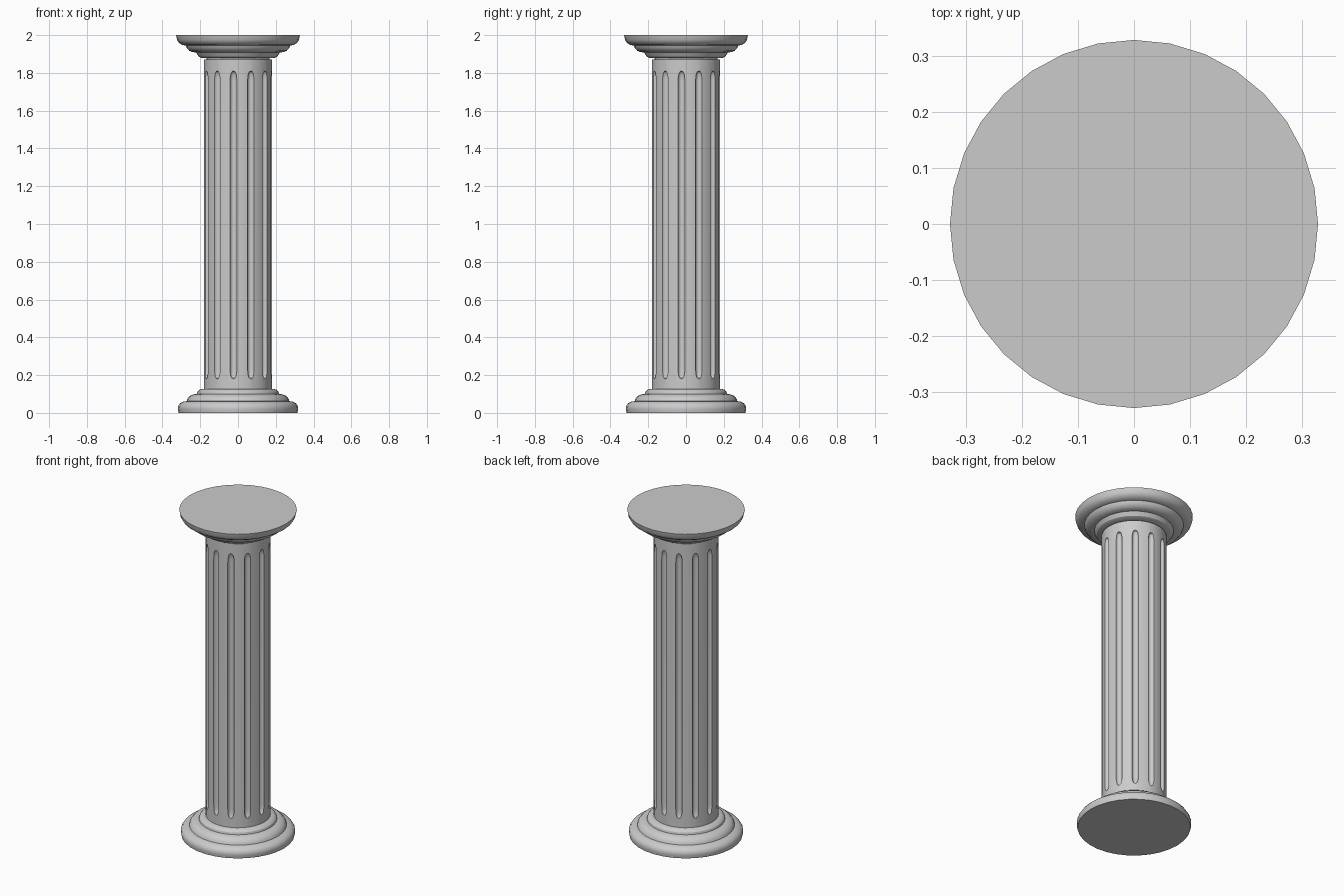
import bpy, bmesh, math
from mathutils import Matrix

if "Cube" in bpy.data.objects:
    bpy.data.objects.remove(bpy.data.objects["Cube"])

SIDES = 32


def add_lathe(bm, profile, sides, matrix=Matrix.Identity(4)):
    """Revolve (radius, z) points, bottom to top, into a closed solid."""
    rings = []
    for r, z in profile:
        rings.append([bm.verts.new(matrix @ Matrix.Rotation(math.tau * i / sides, 4, 'Z')
                                   @ Matrix.Translation((r, 0, z)).translation)
                      for i in range(sides)])
    for a, b in zip(rings, rings[1:]):
        for i in range(sides):
            j = (i + 1) % sides
            bm.faces.new((a[i], a[j], b[j], b[i]))
    bm.faces.new(rings[0][::-1])
    bm.faces.new(rings[-1])


def finish(bm, name):
    mesh = bpy.data.meshes.new(name)
    bm.to_mesh(mesh)
    bm.free()
    obj = bpy.data.objects.new(name, mesh)
    bpy.context.collection.objects.link(obj)
    return obj


def lathe(name, profile):
    bm = bmesh.new()
    add_lathe(bm, profile, SIDES)
    return finish(bm, name)


def smooth(obj):
    bpy.ops.object.select_all(action='DESELECT')
    obj.select_set(True)
    bpy.context.view_layer.objects.active = obj
    bpy.ops.object.shade_smooth_by_angle(angle=math.radians(30))


# Stepped, rounded base
base = lathe("base", [
    (0.315, 0), (0.319, 0.02), (0.318, 0.035), (0.308, 0.05), (0.288, 0.06),
    (0.272, 0.062), (0.268, 0.075), (0.255, 0.09), (0.235, 0.098),
    (0.218, 0.1), (0.215, 0.112), (0.205, 0.122), (0.195, 0.126)])

# Capital, mirrored mouldings flaring upward
capital = lathe("capital", [
    (0.165, 1.865), (0.168, 1.878), (0.195, 1.88), (0.208, 1.886), (0.217, 1.9),
    (0.222, 1.908), (0.24, 1.91), (0.258, 1.917), (0.272, 1.932), (0.277, 1.945),
    (0.295, 1.948), (0.314, 1.96), (0.323, 1.975), (0.328, 2.0)])

# Shaft
shaft = lathe("shaft", [(0.181, 0.11), (0.181, 1.872)])

# Flute cutters: long rods with tapered round ends
half = [(0.002, 0.18), (0.009, 0.184), (0.014, 0.194), (0.0175, 0.212), (0.0185, 0.235)]
rod = half + [(r, 1.99 - z) for r, z in reversed(half)]
bm = bmesh.new()
for k in range(12):
    turn = Matrix.Rotation(math.radians(22.3 + 30 * k), 4, 'Z')
    add_lathe(bm, rod, 12, turn @ Matrix.Translation((0.18, 0, 0)))
cutter = finish(bm, "flute_cutter")
cutter.hide_render = True

mod = shaft.modifiers.new("flutes", 'BOOLEAN')
mod.operation = 'DIFFERENCE'
mod.solver = 'EXACT'
mod.object = cutter
bpy.context.view_layer.objects.active = shaft
shaft.select_set(True)
bpy.ops.object.modifier_apply(modifier=mod.name)
bpy.data.objects.remove(cutter)

for part in (base, shaft, capital):
    smooth(part)
